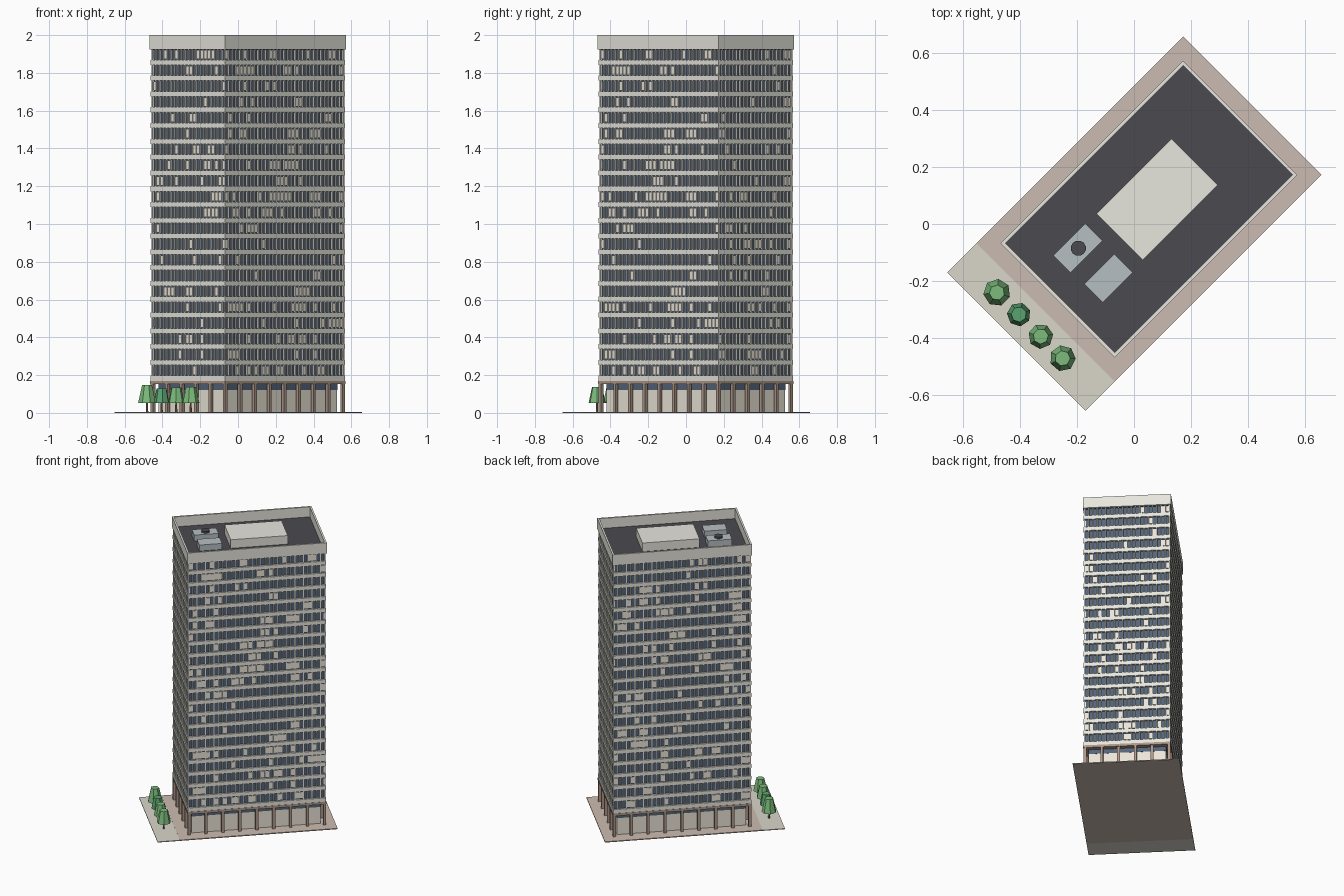
import bpy, bmesh, math, random
from mathutils import Matrix, Vector

if "Cube" in bpy.data.objects:
    bpy.data.objects.remove(bpy.data.objects["Cube"])

random.seed(7)
ROT = Matrix.Rotation(math.radians(45), 4, 'Z')   # whole site is turned 45 degrees
CU = 0.074                                        # tower centre along the long axis
HU, HV = 0.449, 0.279                             # tower half sizes
Z0, FLOORS, FH = 0.17, 21, 0.0836                 # first floor level, count, height
BAYS_U, BAYS_V, PER_BAY = 8, 5, 4
ROOF = Z0 + FLOORS * FH


def mat(name, c):
    m = bpy.data.materials.new(name)
    m.diffuse_color = (*c, 1)
    m.use_nodes = True
    m.node_tree.nodes["Principled BSDF"].inputs["Base Color"].default_value = m.diffuse_color
    return m


CREAM = mat("cream_concrete", (0.80, 0.79, 0.73))
GLASS = mat("dark_glass", (0.09, 0.13, 0.19))
BLIND = mat("blind", (0.84, 0.79, 0.69))
BROWN = mat("brown_stone", (0.42, 0.31, 0.25))
PAVE = mat("plaza_paving", (0.60, 0.50, 0.44))
WALK = mat("sidewalk_paving", (0.70, 0.67, 0.59))
DARK = mat("roof_felt", (0.07, 0.07, 0.08))
METAL = mat("grey_metal", (0.47, 0.52, 0.54))
GREENS = [mat("leaf_light", (0.20, 0.50, 0.20)), mat("leaf_dark", (0.10, 0.36, 0.16))]
BARK = mat("bark", (0.30, 0.19, 0.11))


def finish(bm, name, m):
    me = bpy.data.meshes.new(name)
    bm.transform(ROT)
    bm.to_mesh(me)
    bm.free()
    ob = bpy.data.objects.new(name, me)
    me.materials.append(m)
    bpy.context.collection.objects.link(ob)
    return ob


def boxes(name, m, items):
    """items: (u0, u1, v0, v1, z0, z1) in the turned frame"""
    bm = bmesh.new()
    for a, b, c, d, e, f in items:
        M = Matrix.Translation(((a + b) / 2, (c + d) / 2, (e + f) / 2))
        bmesh.ops.create_cube(bm, size=1, matrix=M @ Matrix.Diagonal((b - a, d - c, f - e, 1)))
    return finish(bm, name, m)


def cone(name, m, u, v, z0, z1, r0, r1, n, turn=0):
    bm = bmesh.new()
    M = Matrix.Translation((u, v, (z0 + z1) / 2)) @ Matrix.Rotation(turn, 4, 'Z')
    bmesh.ops.create_cone(bm, cap_ends=True, segments=n, radius1=r0, radius2=r1,
                          depth=z1 - z0, matrix=M)
    return finish(bm, name, m)


def block(inset, z0, z1):
    return (CU - HU + inset, CU + HU - inset, -HV + inset, HV - inset, z0, z1)


def ring(inset, t, z0, z1):
    """four walls of thickness t around the tower"""
    a, b, c, d, _, _ = block(inset, 0, 0)
    return [(a, b, c, c + t, z0, z1), (a, b, d - t, d, z0, z1),
            (a, a + t, c + t, d - t, z0, z1), (b - t, b, c + t, d - t, z0, z1)]


def on_faces(long_side, pos, w, out, t, z0, z1, sign):
    """box of width w at pos along a facade, outer surface inset by out"""
    half = HV if long_side else HU
    p = sorted((sign * (half - out), sign * (half - out - t)))
    if long_side:
        return (CU + pos - w / 2, CU + pos + w / 2, p[0], p[1], z0, z1)
    return (CU + p[0], CU + p[1], pos - w / 2, pos + w / 2, z0, z1)


# ground slabs
boxes("plaza", PAVE, [(-0.438, 0.587, -0.343, 0.343, 0, 0.006)])
boxes("sidewalk", WALK, [(-0.583, -0.438, -0.343, 0.343, 0, 0.005)])

# lobby and column row
boxes("lobby_wall", BLIND, [block(0.03, 0.006, 0.125)])
boxes("lobby_transom", GLASS, [block(0.029, 0.122, 0.156)])
boxes("base_band", BROWN, [block(-0.002, 0.153, 0.17)])

columns, mullions, fins, blinds = [], [], [], []
for long_side, bays, half in ((True, BAYS_U, HU), (False, BAYS_V, HV)):
    n = bays * PER_BAY
    step = 2 * (half - 0.006) / n
    for s in (-1, 1):
        for i in range(bays + 1):
            pos = -half + 0.009 + i * (2 * half - 0.018) / bays
            if long_side or 0 < i < bays:
                columns.append(on_faces(long_side, pos, 0.018, 0, 0.018, 0.006, 0.154, s))
        for i in range(n + 1):
            pos = -half + 0.006 + i * step
            if long_side or 0 < i < n:
                fins.append(on_faces(long_side, pos, 0.007, 0.003, 0.01, Z0, ROOF, s))
        # drawn blinds, clustered in short runs
        for f in range(FLOORS):
            z, lit = Z0 + f * FH, False
            for i in range(n):
                lit = random.random() < (0.35 if lit else 0.13)
                if lit:
                    pos = -half + 0.006 + (i + 0.5) * step
                    blinds.append(on_faces(long_side, pos, step - 0.007, 0.008, 0.006,
                                           z + 0.034, z + 0.076, s))
boxes("columns", BROWN, columns)

# tower body
boxes("glass_body", GLASS, [block(0.012, Z0, ROOF)])
boxes("window_fins", CREAM, fins)
boxes("window_blinds", BLIND, blinds)
spandrels = []
for f in range(FLOORS):
    spandrels += ring(0, 0.014, Z0 + f * FH, Z0 + f * FH + 0.027)
boxes("spandrels", CREAM, spandrels)

# roof
boxes("parapet", CREAM, ring(-0.004, 0.012, ROOF - 0.002, 2.0))
boxes("roof_deck", DARK, [block(0.006, ROOF - 0.004, ROOF + 0.004)])
boxes("penthouse", CREAM, [(-0.067, 0.304, -0.111, 0.119, ROOF, 1.99)])
boxes("roof_units", METAL, [(-0.278, -0.12, 0.037, 0.122, ROOF, 1.972),
                            (-0.272, -0.124, -0.117, -0.026, ROOF, 1.972)])
cone("roof_fan", DARK, -0.198, 0.078, 1.972, 1.984, 0.027, 0.027, 12)

# street trees
for i in range(4):
    v, h = 0.17 - i * 0.1087, (0.147, 0.13, 0.134, 0.138)[i]
    cone(f"tree_trunk_{i}", BARK, -0.51, v, 0.004, 0.06, 0.006, 0.005, 6)
    cone(f"tree_crown_{i}", GREENS[i == 1], -0.51, v, 0.053, h,
         (0.048, 0.042, 0.044, 0.046)[i], 0.027, 7, i * 0.7)
